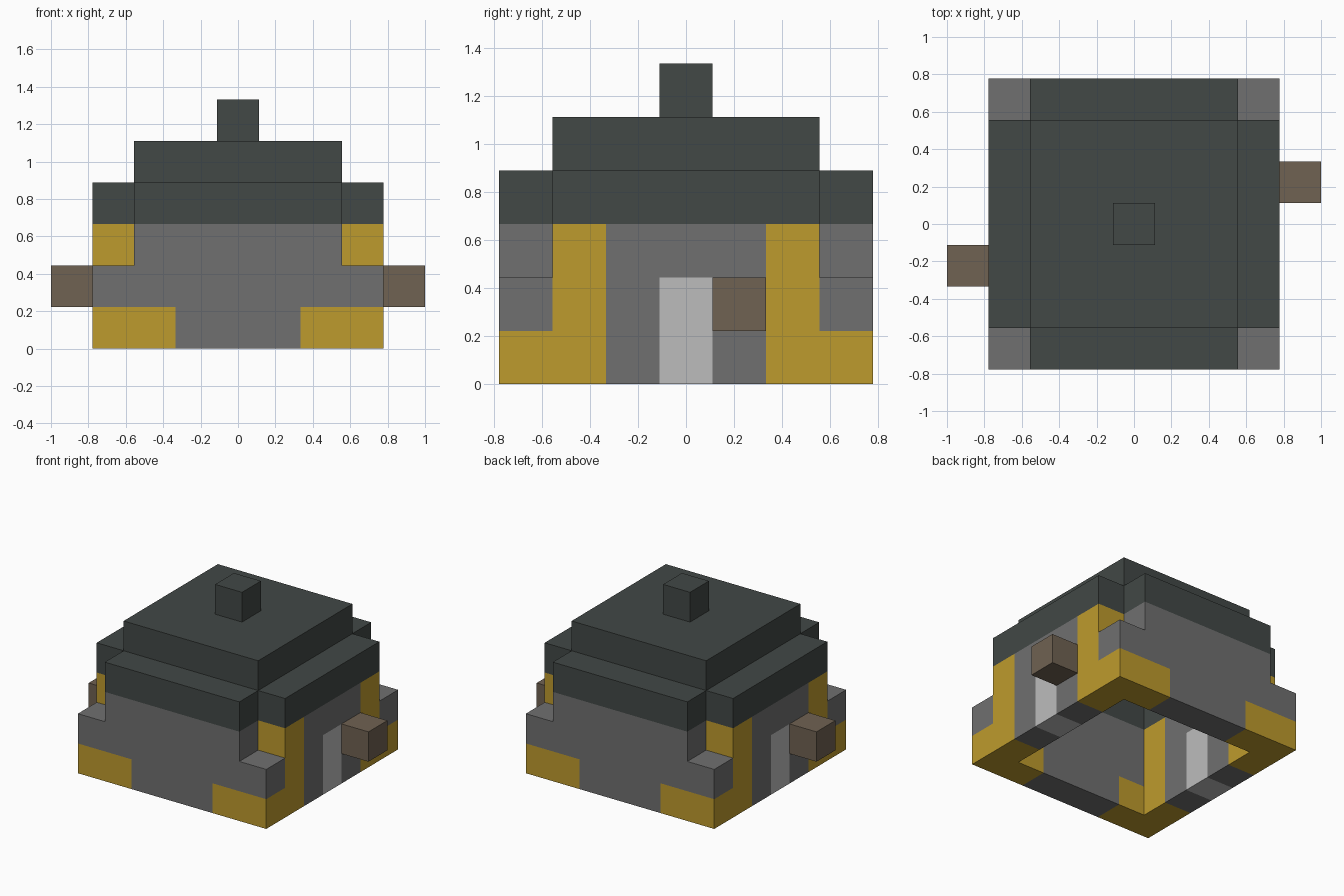
import bpy
import bmesh
from mathutils import Vector

U = 2 / 9          # edge of one building block
OUTER = 3          # outermost block index of the walls

cube = bpy.data.objects.get("Cube")
if cube:
    bpy.data.objects.remove(cube, do_unlink=True)


def make_material(name, rgb):
    mat = bpy.data.materials.new(name)
    mat.use_nodes = True
    mat.diffuse_color = (*rgb, 1)
    mat.node_tree.nodes["Principled BSDF"].inputs["Base Color"].default_value = (*rgb, 1)
    return mat


STONE = make_material("grey stone", (0.162, 0.162, 0.162))
TRIM = make_material("ochre trim", (0.515, 0.328, 0.026))
DOOR = make_material("pale door", (0.503, 0.503, 0.503))
SLATE = make_material("dark slate", (0.054, 0.065, 0.061))
WOOD = make_material("brown wood", (0.162, 0.122, 0.084))


def block_part(name, cells, materials, rule=lambda cell: 0):
    """Join blocks into one clean shell, keeping only the exposed faces."""
    cells = set(cells)
    bm = bmesh.new()
    for cell in sorted(cells):
        centre = Vector((cell[0], cell[1], cell[2] + 0.5)) * U
        for axis in range(3):
            for sign in (-1, 1):
                neighbour = list(cell)
                neighbour[axis] += sign
                if tuple(neighbour) in cells:
                    continue
                normal, side = Vector((0, 0, 0)), Vector((0, 0, 0))
                normal[axis] = sign
                side[(axis + 1) % 3] = 1
                up = normal.cross(side)
                corners = (-side - up, side - up, side + up, up - side)
                face = bm.faces.new([bm.verts.new(centre + (normal + c) * U / 2) for c in corners])
                face.material_index = rule(cell)
    bmesh.ops.remove_doubles(bm, verts=bm.verts, dist=U / 100)
    bmesh.ops.dissolve_limit(bm, angle_limit=0.01, verts=bm.verts, edges=bm.edges,
                             delimit={'MATERIAL'})
    mesh = bpy.data.meshes.new(name)
    bm.to_mesh(mesh)
    bm.free()
    for mat in materials:
        mesh.materials.append(mat)
    obj = bpy.data.objects.new(name, mesh)
    bpy.context.collection.objects.link(obj)
    return obj


def ring(level, corners=True):
    """One course of blocks around the square plan, with or without corners."""
    span = range(-OUTER, OUTER + 1)
    return [(x, y, level) for x in span for y in span
            if max(abs(x), abs(y)) == OUTER and (corners or abs(x) != abs(y))]


def wall_colour(cell):
    x, y, level = abs(cell[0]), abs(cell[1]), cell[2]
    on_side = x == OUTER
    if on_side and y == 0 and level < 2:
        return 2                                # doorway
    if level == 0:
        return 1 if min(x, y) > 1 else 0        # corner footings
    return 1 if on_side and y == 2 else 0       # upright posts


# Hollow walls: two full courses, then one with open corners
block_part("walls", ring(0) + ring(1) + ring(2, False), (STONE, TRIM, DOOR), wall_colour)

# Stepped roof: eaves course carrying a flat square slab
slab = [(x, y, 4) for x in range(-2, 3) for y in range(-2, 3)]
block_part("roof", ring(3, False) + slab, (SLATE,))
block_part("roof_knob", [(0, 0, 5)], (SLATE,))

# Wooden blocks beside each door
for side, label in ((1, "left"), (-1, "right")):
    block_part(label + "_door_block", [(side * 4, side, 1)], (WOOD,))
